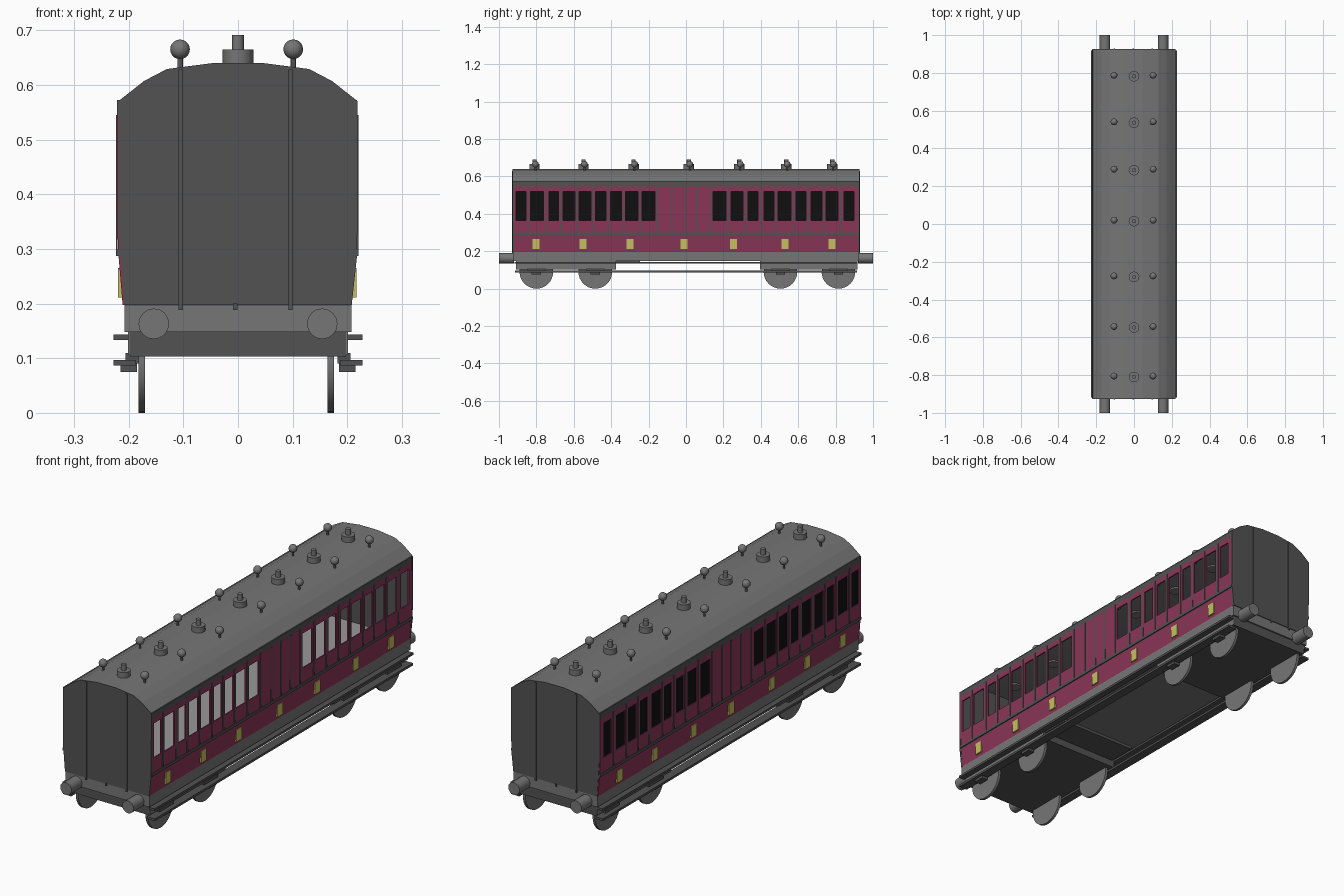
import bpy, bmesh, math
from mathutils import Matrix, Vector

if "Cube" in bpy.data.objects:
    bpy.data.objects.remove(bpy.data.objects["Cube"])


def material(name, r, g, b):
    m = bpy.data.materials.new(name)
    m.diffuse_color = (r, g, b, 1)
    m.use_nodes = True
    m.node_tree.nodes["Principled BSDF"].inputs["Base Color"].default_value = m.diffuse_color
    return m


GREY = material("mid grey", 0.18, 0.18, 0.18)
DARK = material("dark grey", 0.085, 0.085, 0.085)
MAROON = material("maroon", 0.26, 0.036, 0.095)
YELLOW = material("crest yellow", 0.56, 0.52, 0.12)
BLACK = material("window black", 0.005, 0.005, 0.005)
FLOOR = material("floor light grey", 0.32, 0.32, 0.32)


def finish(name, bm, *mats):
    me = bpy.data.meshes.new(name)
    bm.to_mesh(me)
    bm.free()
    ob = bpy.data.objects.new(name, me)
    bpy.context.collection.objects.link(ob)
    for m in mats:
        me.materials.append(m)
    return ob


def smooth(ob):
    bpy.ops.object.select_all(action='DESELECT')
    ob.select_set(True)
    bpy.context.view_layer.objects.active = ob
    bpy.ops.object.shade_smooth_by_angle(angle=math.radians(40))


def add_box(bm, x0, x1, y0, y1, z0, z1):
    mat = Matrix.Translation(((x0 + x1) / 2, (y0 + y1) / 2, (z0 + z1) / 2))
    size = Matrix.Diagonal((abs(x1 - x0), y1 - y0, z1 - z0, 1))
    bmesh.ops.create_cube(bm, size=1, matrix=mat @ size)


def boxes(name, mat, items):
    bm = bmesh.new()
    for b in items:
        add_box(bm, *b)
    return finish(name, bm, mat)


def add_cyl(bm, p0, p1, r, seg=16):
    p0, p1 = Vector(p0), Vector(p1)
    d = p1 - p0
    rot = d.to_track_quat('Z', 'Y').to_matrix().to_4x4()
    bmesh.ops.create_cone(bm, cap_ends=True, segments=seg, radius1=r, radius2=r,
                          depth=d.length, matrix=Matrix.Translation((p0 + p1) / 2) @ rot)


def solidify(ob, t):
    mod = ob.modifiers.new("thickness", 'SOLIDIFY')
    mod.thickness, mod.offset = t, -1


HALF = 0.925
# window centres and widths along the coach
WIN = [(-.882, .052), (-.797, .068), (-.708, .05), (-.626, .063), (-.54, .065),
       (-.455, .056), (-.374, .06), (-.29, .068), (-.2, .07),
       (.179, .068), (.273, .065), (.358, .054), (.444, .054), (.527, .068),
       (.615, .052), (.698, .06), (.78, .065), (.872, .054)]
ROWS = [.197, .285, .3, .365, .52, .545, .572]
ROW_MAT = [0, 1, 0, 0, 0, 1]
FITTINGS = [-.805, -.543, -.275, .02, .29, .541, .787]
CRESTS = [-.802, -.55, -.3, -.01, .255, .53, .78]


def side_x(z):
    return .208 + .01 * min(1, (z - .197) / .12)


# side walls with cut window openings
cuts = [-HALF] + [c + k * w / 2 for c, w in WIN for k in (-1, 1)] + [HALF]
for s, label in ((1, "right"), (-1, "left")):
    out = 0 if s > 0 else .003
    bm = bmesh.new()
    for j, (z0, z1) in enumerate(zip(ROWS, ROWS[1:])):
        for i, (y0, y1) in enumerate(zip(cuts, cuts[1:])):
            if j == 3 and i % 2 == 1:
                continue
            quad = [(y0, z0), (y1, z0), (y1, z1), (y0, z1)][::s]
            f = bm.faces.new([bm.verts.new((s * (side_x(z) + out), y, z)) for y, z in quad])
            f.material_index = ROW_MAT[j]
    bmesh.ops.remove_doubles(bm, verts=bm.verts, dist=1e-5)
    solidify(finish(label + "_side_wall", bm, MAROON, DARK), .006)

    # raised vertical beading between windows and on the blank centre
    gaps = [(a[0] + a[1] / 2 + b[0] - b[1] / 2) / 2 for a, b in zip(WIN, WIN[1:])]
    lines = [g for g in gaps if abs(g) > .1] + [-.15, -.075, -.005, .06, .13]
    x = s * (.217 + out)
    boxes(label + "_beading", DARK,
          [(x, x + s * .003, y - .004, y + .004, .295, .545) for y in lines] +
          [(x - s * .003, x + s * .003, -HALF, HALF, .287, .299)])

    # crest plates on the lower panels
    bm = bmesh.new()
    for y in CRESTS:
        add_box(bm, s * .208, s * (.2165 + out), y - .019, y + .019, .211, .265)
    finish(label + "_crest_plates", bm, YELLOW)

# blacked-out panes on the left side
boxes("left_window_panes", BLACK,
      [(-.218, -.216, c - w / 2, c + w / 2, .365, .52) for c, w in WIN])

# roof shell and end walls share the arched profile
ARCH = [(.219, .57), (.172, .607), (.13, .629), (.045, .64),
        (-.045, .64), (-.13, .629), (-.172, .607), (-.219, .57)]
bm = bmesh.new()
for (xa, za), (xb, zb) in zip(ARCH, ARCH[1:]):
    bm.faces.new([bm.verts.new(p) for p in
                  ((xa, -HALF, za), (xa, HALF, za), (xb, HALF, zb), (xb, -HALF, zb))])
bmesh.ops.remove_doubles(bm, verts=bm.verts, dist=1e-5)
solidify(finish("roof", bm, GREY), .008)

OUTLINE = [(-.219, .355), (-.208, .197), (.208, .197), (.218, .29)] + ARCH
for s, label in ((-1, "front"), (1, "rear")):
    bm = bmesh.new()
    face = bm.faces.new([bm.verts.new((x, s * (HALF - .006), z)) for x, z in OUTLINE])
    ext = bmesh.ops.extrude_face_region(bm, geom=[face])
    bmesh.ops.translate(bm, vec=(0, s * .008, 0),
                        verts=[v for v in ext["geom"] if isinstance(v, bmesh.types.BMVert)])
    bmesh.ops.recalc_face_normals(bm, faces=bm.faces)
    finish(label + "_end_wall", bm, DARK)
    # vertical strips on the end
    ya, yb = sorted((s * .926, s * .93))
    boxes(label + "_end_strips", DARK,
          [(x - .004, x + .004, ya, yb, .188, .628) for x in (-.105, .096)] +
          [(-.009, -.001, ya, yb, .188, .2)])

# floor and underframe
boxes("solebar_base", GREY, [(-.208, .208, -HALF, HALF, .148, .196)])
boxes("floor", FLOOR, [(-.208, .208, -.918, .918, .196, .199)])
boxes("bogie_frames", DARK, [(-.198, .198, -.91, -.375, .103, .149),
                             (-.198, .198, .395, .918, .103, .149),
                             (-.19, .19, -.375, -.245, .135, .149)])
boxes("bogie_side_plates", GREY,
      [(s * .198, s * .201, a, b, .106, .148)
       for s in (-1, 1) for a, b in ((-.91, -.375), (.395, .918))])

# running boards
boxes("footboards", DARK,
      [(s * .2, s * .228, -.918, .918, .133, .143) for s in (-1, 1)] +
      [(s * .187, s * .228, -.915, .915, .087, .097) for s in (-1, 1)])

# wheels and axleboxes
AXLES = [-.8, -.485, .505, .815]
bm = bmesh.new()
for y in AXLES:
    for x in (-.176, .17):
        add_cyl(bm, (x - .006, y, .09), (x + .006, y, .09), .09, 32)
smooth(finish("wheels", bm, GREY))
boxes("axleboxes", DARK,
      [(s * .182, s * .206, y - .05, y + .05, .09, .11) for s in (-1, 1) for y in AXLES] +
      [(s * .185, s * .215, y - .025, y + .025, .075, .09) for s in (-1, 1) for y in AXLES])

# buffers
bm = bmesh.new()
for s in (-1, 1):
    for x in (-.154, .154):
        add_cyl(bm, (x, s * .92, .163), (x, s, .163), .028, 16)
smooth(finish("buffers", bm, GREY))

# roof vents and ball lamps
bm = bmesh.new()
for y in FITTINGS:
    add_cyl(bm, (0, y - .005, .625), (0, y - .005, .665), .028)
    add_cyl(bm, (0, y - .005, .66), (0, y - .005, .691), .011, 12)
smooth(finish("roof_vents", bm, GREY))
bm = bmesh.new()
for y in FITTINGS:
    for x in (-.106, .101):
        add_cyl(bm, (x, y, .615), (x, y, .655), .005, 8)
        bmesh.ops.create_uvsphere(bm, u_segments=16, v_segments=10, radius=.018,
                                  matrix=Matrix.Translation((x, y, .665)))
smooth(finish("roof_ball_lamps", bm, GREY))
